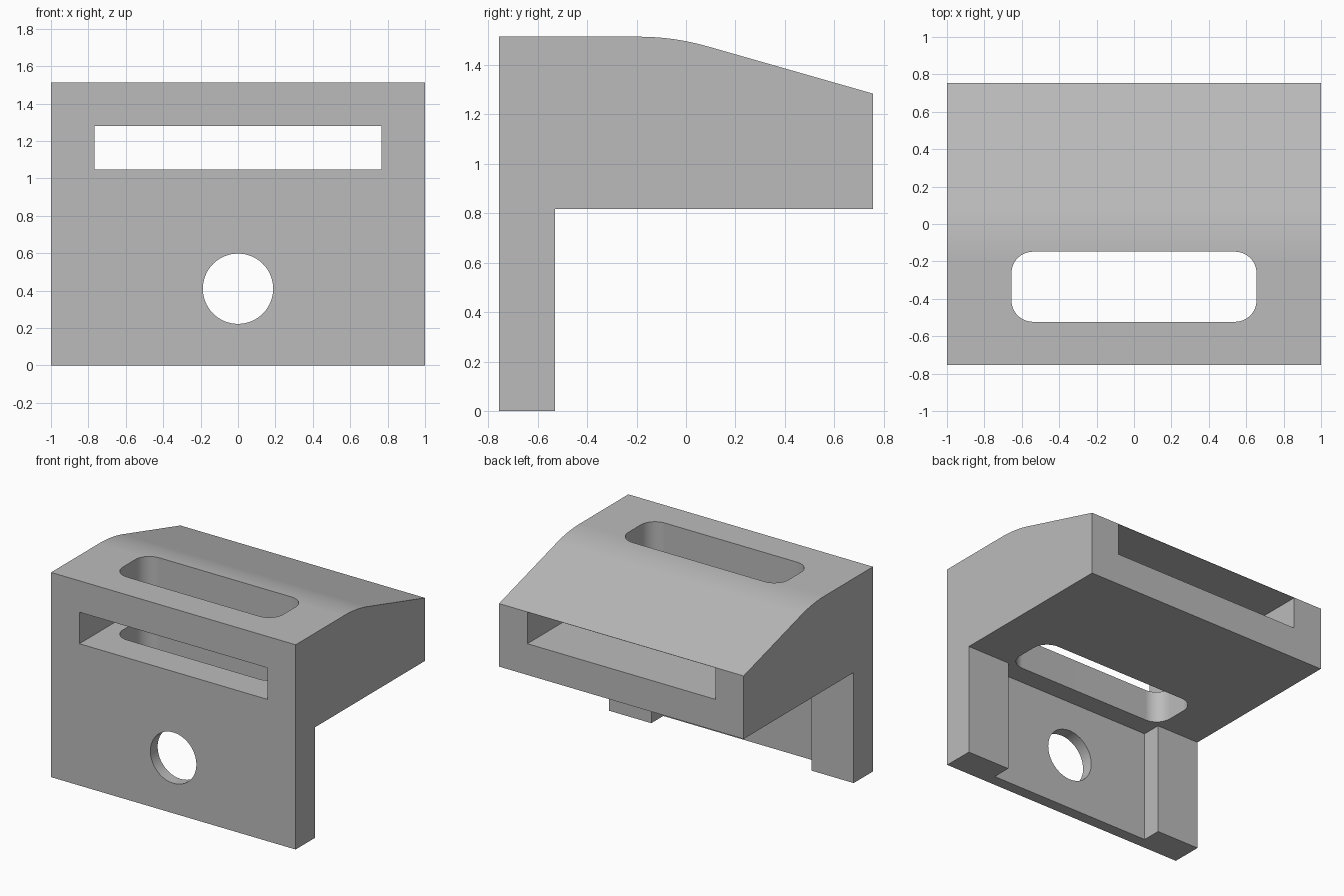
import bpy, bmesh, math
from mathutils import Vector, Matrix

cube = bpy.data.objects.get("Cube")
if cube:
    bpy.data.objects.remove(cube, do_unlink=True)

grey = bpy.data.materials.new("plain grey")
grey.use_nodes = True
COLOUR = (0.5, 0.5, 0.5, 1)
grey.diffuse_color = COLOUR
grey.node_tree.nodes["Principled BSDF"].inputs["Base Color"].default_value = COLOUR


def prism(name, points, direction):
    """Extrude a closed outline of 3D points along a direction."""
    bm = bmesh.new()
    face = bm.faces.new([bm.verts.new(p) for p in points])
    moved = bmesh.ops.extrude_face_region(bm, geom=[face])["geom"]
    verts = [g for g in moved if isinstance(g, bmesh.types.BMVert)]
    bmesh.ops.translate(bm, verts=verts, vec=Vector(direction))
    bmesh.ops.recalc_face_normals(bm, faces=bm.faces)
    mesh = bpy.data.meshes.new(name)
    bm.to_mesh(mesh)
    bm.free()
    mesh.materials.append(grey)
    obj = bpy.data.objects.new(name, mesh)
    bpy.context.collection.objects.link(obj)
    return obj


def box(name, x, y, z):
    """Box symmetric in x, spanning the y and z ranges."""
    outline = [(-x, y[0], z[0]), (x, y[0], z[0]), (x, y[0], z[1]), (-x, y[0], z[1])]
    return prism(name, outline, (0, y[1] - y[0], 0))


def arc(cx, cy, r, start, end, steps):
    angles = [math.radians(start + (end - start) * i / steps) for i in range(steps + 1)]
    return [(cx + r * math.cos(a), cy + r * math.sin(a)) for a in angles]


# Side profile: front plate, overhanging block and roof that bends into a slope
HALF, TOP, UNDER, BACK = 0.755, 1.513, 0.817, -0.53
profile = [(-HALF, 0), (BACK, 0), (BACK, UNDER), (HALF, UNDER), (HALF, 1.283)]
profile += arc(-0.19, TOP - 1, 1, 74, 90, 12) + [(-HALF, TOP)]
bracket = prism("bracket", [(-1, y, z) for y, z in profile], (2, 0, 0))

# Openings: long window, shallow groove behind the plate, bolt hole, rounded slot
window = box("window_cutter", 0.768, (-1, 1), (1.048, 1.281))
groove = box("groove_cutter", 0.655, (-0.67, BACK + 0.1), (-0.2, UNDER))
hole = prism("hole_cutter",
             [(x, -1, z) for x, z in arc(0, 0.41, 0.188, 0, 360, 64)[:-1]], (0, 0.6, 0))
R, SX, Y0, Y1 = 0.115, 0.655, -0.523, -0.148
outline = []
for i, (cx, cy) in enumerate([(SX - R, Y1 - R), (R - SX, Y1 - R),
                              (R - SX, Y0 + R), (SX - R, Y0 + R)]):
    outline += arc(cx, cy, R, 90 * i, 90 * i + 90, 12)
slot = prism("slot_cutter", [(x, y, 0.6) for x, y in outline], (0, 0, 1.2))

cutters = [window, groove, hole, slot]
for cutter in cutters:
    cutter.hide_render = True
    mod = bracket.modifiers.new(cutter.name, 'BOOLEAN')
    mod.operation = 'DIFFERENCE'
    mod.solver = 'EXACT'
    mod.object = cutter

# Bake the cuts and drop the cutters
graph = bpy.context.evaluated_depsgraph_get()
mesh = bpy.data.meshes.new_from_object(bracket.evaluated_get(graph))
bracket.modifiers.clear()
bracket.data = mesh
for cutter in cutters:
    bpy.data.objects.remove(cutter, do_unlink=True)

# Smooth the curved walls, keep flat faces flat
bpy.ops.object.select_all(action='DESELECT')
bracket.select_set(True)
bpy.context.view_layer.objects.active = bracket
bpy.ops.object.shade_smooth_by_angle(angle=math.radians(30))
weighted = bracket.modifiers.new("even_normals", 'WEIGHTED_NORMAL')
weighted.keep_sharp = True
